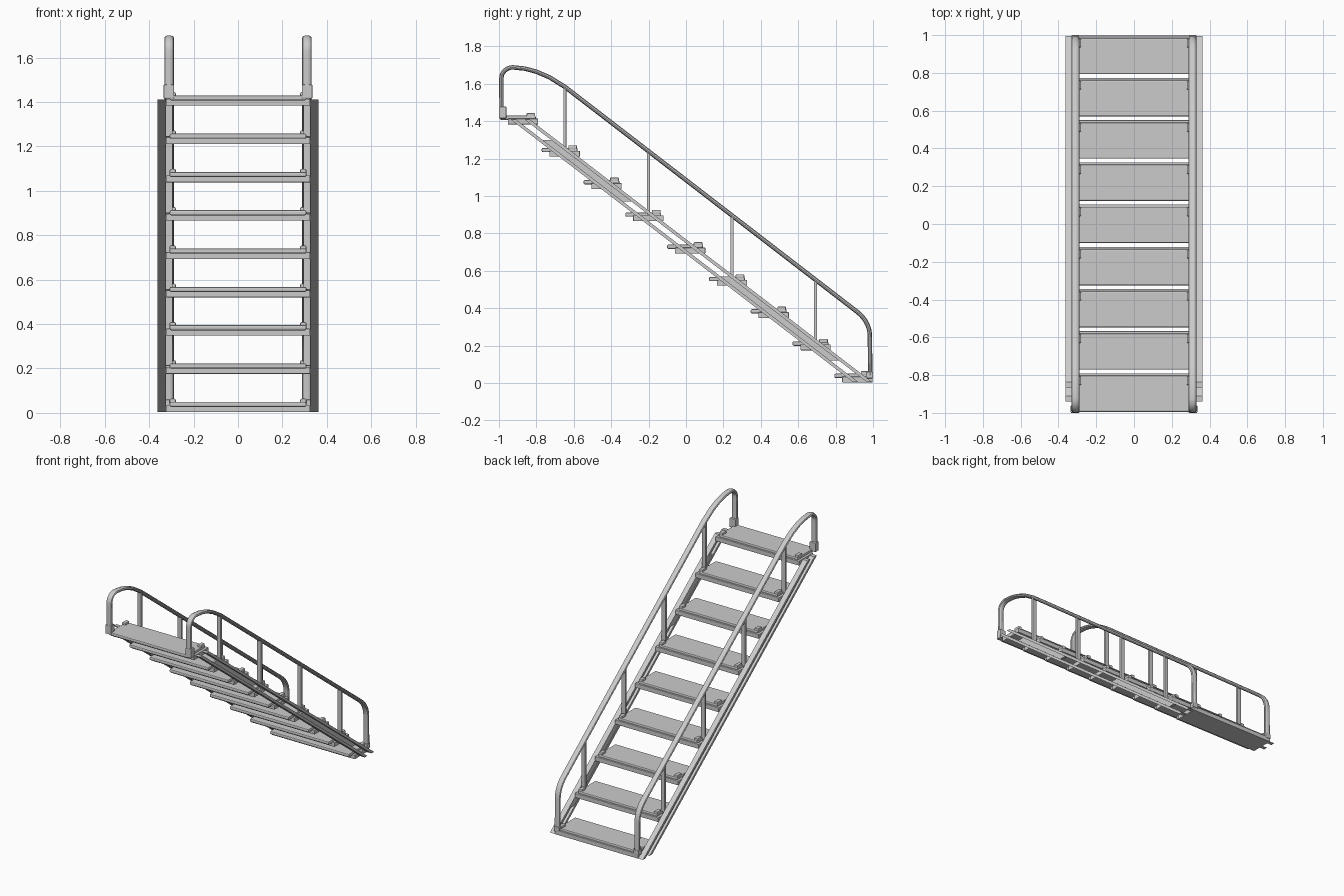
import bpy, bmesh
from math import sin, cos, pi
from mathutils import Vector

cube = bpy.data.objects.get("Cube")
if cube:
    bpy.data.objects.remove(cube, do_unlink=True)

GREY = (0.6, 0.6, 0.6, 1)
metal = bpy.data.materials.new("light grey metal")
metal.use_nodes = True
metal.diffuse_color = GREY
metal.node_tree.nodes["Principled BSDF"].inputs["Base Color"].default_value = GREY


def finish(name, bm, bevel=0):
    bmesh.ops.recalc_face_normals(bm, faces=bm.faces)
    mesh = bpy.data.meshes.new(name)
    bm.to_mesh(mesh)
    bm.free()
    mesh.materials.append(metal)
    obj = bpy.data.objects.new(name, mesh)
    bpy.context.collection.objects.link(obj)
    if bevel:
        mod = obj.modifiers.new("edges", "BEVEL")
        mod.width, mod.segments = bevel, 2
    return obj


def box(name, x, y, z, bevel=0):
    """Box from (low, high) ranges."""
    bm = bmesh.new()
    bmesh.ops.create_cube(bm, size=1)
    for v in bm.verts:
        v.co = [r[0] if c < 0 else r[1] for c, r in zip(v.co, (x, y, z))]
    return finish(name, bm, bevel)


def side_plate(name, x, outline):
    """Extrude a (y, z) outline across an x range."""
    bm = bmesh.new()
    face = bm.faces.new([bm.verts.new((x[0], y, z)) for y, z in outline])
    out = bmesh.ops.extrude_face_region(bm, geom=[face])
    for v in out["geom"]:
        if isinstance(v, bmesh.types.BMVert):
            v.co.x = x[1]
    return finish(name, bm)


def span(s, a, b):
    return tuple(sorted((s * a, s * b)))


# Treads: bearer tray, rounded step plate and end cleats
STEPS, RUN, RISE = 9, 0.2235, 0.1725
for i in range(STEPS):
    y, z = -RUN * i, RISE * i
    box("tread_tray", (-.325, .325), (y + .835, y + .997), (z + .003, z + .034), .003)
    box("tread_plate", (-.308, .308), (y + .793, y + .985), (z + .027, z + .050), .007)
    for s in (1, -1):
        box("tread_cleat", span(s, .28, .308), (y + .935, y + .982),
            (z + .04, z + .064), .006)

# Stringers: sloping flanges, cut level at both ends, with web panels
SLOPE = 0.767


def sloped(mid_a, mid_b, z_low, z_high):
    """Parallelogram between two sloping lines given by their height at y = 0."""
    return [((m - z) / SLOPE, z) for m, z in
            ((mid_a, z_low), (mid_b, z_low), (mid_b, z_high), (mid_a, z_high))]


for s in (1, -1):
    flange = span(s, .325, .362)
    side_plate("stringer_upper_flange", flange, sloped(.747, .769, .005, 1.41))
    side_plate("stringer_lower_flange", flange, sloped(.690, .712, .005, 1.41))
    for low, high in ((.12, .57), (.97, 1.30)):
        side_plate("stringer_web", span(s, .328, .345), sloped(.705, .755, low, high))

# Handrails: flattened tube with a curved top end and a rounded bottom corner
RAIL_X, FLAT = 0.31, 1.75
path = [(-.986, 1.42), (-.987, 1.60)]
path += [(-.925 - .062 * cos(a), 1.63 + .058 * sin(a)) for a in [k * pi / 16 for k in range(9)]]
path += [(-.86, 1.681), (-.80, 1.665), (-.73, 1.635), (-.645, 1.582), (.91, .385)]
corner = [Vector(p) for p in ((.91, .385), (.977, .335), (.983, .26))]
for k in range(1, 7):
    t = k / 6
    path.append(tuple(corner[0] * (1 - t) ** 2 + corner[1] * 2 * t * (1 - t) + corner[2] * t * t))
path.append((.985, .04))

for s in (1, -1):
    curve = bpy.data.curves.new("handrail", "CURVE")
    curve.dimensions = "3D"
    curve.bevel_depth, curve.bevel_resolution = .0125, 3
    curve.use_fill_caps = True
    spline = curve.splines.new("POLY")
    spline.points.add(len(path) - 1)
    for point, (y, z) in zip(spline.points, path):
        point.co = (0, y, z, 1)
    curve.materials.append(metal)
    rail = bpy.data.objects.new("handrail", curve)
    bpy.context.collection.objects.link(rail)
    rail.location.x = s * RAIL_X
    rail.scale.x = FLAT
    bpy.ops.object.select_all(action="DESELECT")
    rail.select_set(True)
    bpy.context.view_layer.objects.active = rail
    bpy.ops.object.convert(target="MESH")
    bpy.ops.object.shade_smooth_by_angle()

    # Posts under the rail and the socket at its top end
    for k in range(4):
        y = -.648 + .447 * k
        top = 1.582 - .77 * (y + .645)
        box("rail_post", span(s, .295, .325), (y - .008, y + .008), (top - .34, top), .002)
    box("rail_socket", span(s, .288, .335), (-1, -.96), (1.415, 1.478), .004)
    box("rail_foot", span(s, .29, .33), (.965, 1), (.025, .06), .004)
